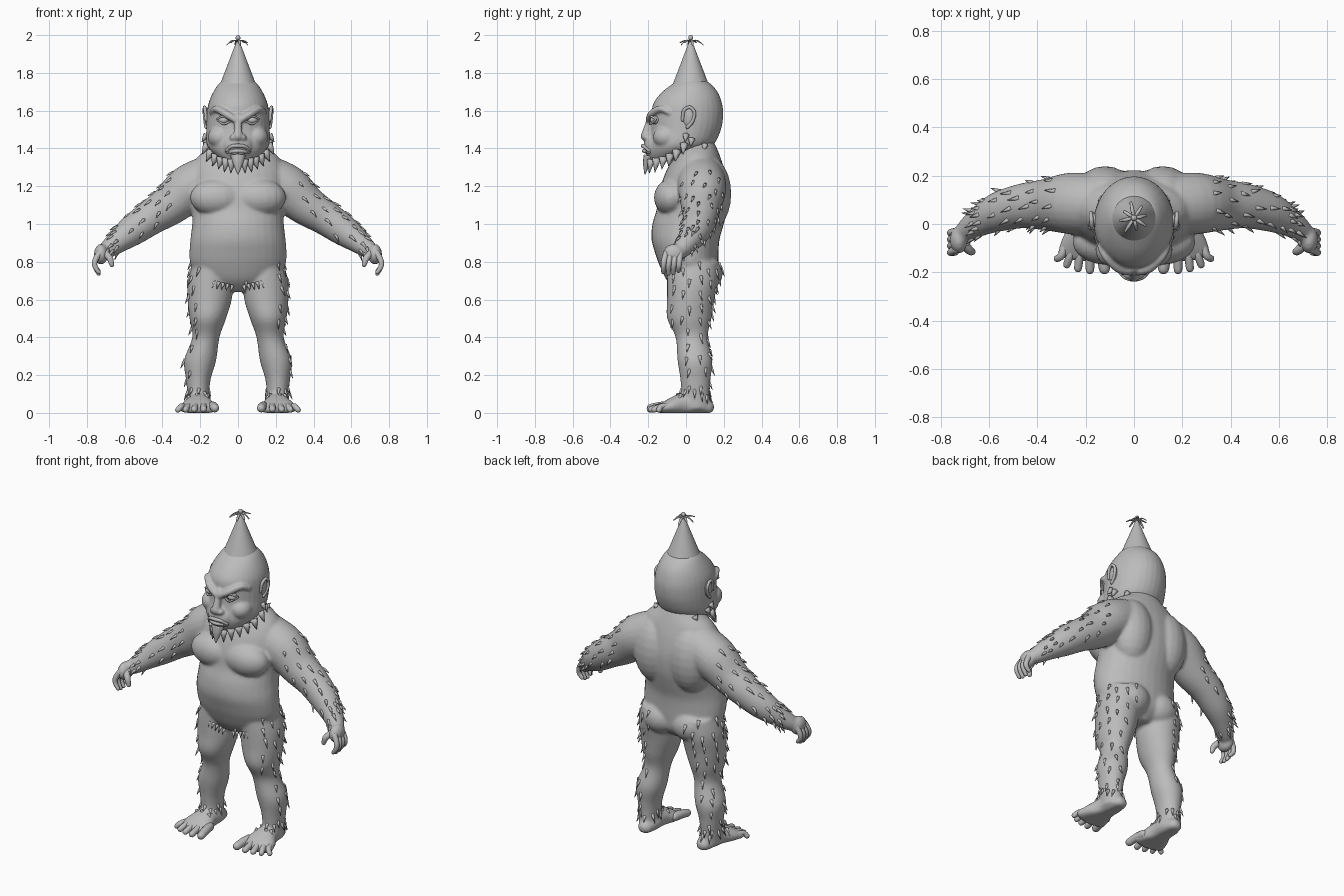
import bpy, bmesh, math, random
from mathutils import Vector, Matrix

if "Cube" in bpy.data.objects:
    bpy.data.objects.remove(bpy.data.objects["Cube"])

random.seed(4)
X, Y, Z = Vector((1, 0, 0)), Vector((0, 1, 0)), Vector((0, 0, 1))
grey = bpy.data.materials.new("plain grey")
grey.diffuse_color = (0.5, 0.5, 0.5, 1)
grey.use_nodes = True
grey.node_tree.nodes["Principled BSDF"].inputs["Base Color"].default_value = grey.diffuse_color


def loft(bm, pts, ref=X, n=16, flat=False, cap=True, steps=4):
    """Smooth tube through (x, y, z, ru[, rv]) points, with rounded ends."""
    pts = [tuple(p) if len(p) == 5 else tuple(p) + (p[3],) for p in pts]
    ext = [pts[0]] + pts + [pts[-1]]
    rows = []
    for i in range(1, len(ext) - 2):
        a, b, c, d = ext[i - 1:i + 3]
        for k in range(steps):
            t = k / steps
            rows.append([0.5 * (2 * q + (r - p) * t + (2 * p - 5 * q + 4 * r - s) * t * t
                                + (3 * q - p - 3 * r + s) * t ** 3)
                         for p, q, r, s in zip(a, b, c, d)])
    rows.append(list(pts[-1]))
    cs = [Vector(r[:3]) for r in rows]
    frames = []
    for i, r in enumerate(rows):
        t = Z if flat else (cs[min(i + 1, len(cs) - 1)] - cs[max(i - 1, 0)]).normalized()
        u = (ref - t * ref.dot(t)).normalized()
        frames.append((cs[i], t, u, t.cross(u), max(r[3], .0008), max(r[4], .0008)))
    if cap:
        def ends(f, sg):
            c, t, u, v, a, b = f
            return [(c + t * sg * min(a, b) * h, t, u, v, a * w, b * w)
                    for h, w in ((.45, .88), (.8, .6), (.97, .22))]
        frames = ends(frames[0], -1)[::-1] + frames + ends(frames[-1], 1)
    rings = [[bm.verts.new(c + u * a * math.cos(2 * math.pi * j / n) + v * b * math.sin(2 * math.pi * j / n))
              for j in range(n)] for c, t, u, v, a, b in frames]
    for p, q in zip(rings, rings[1:]):
        for j in range(n):
            bm.faces.new((p[j], p[(j + 1) % n], q[(j + 1) % n], q[j]))
    bm.faces.new(rings[0][::-1])
    bm.faces.new(rings[-1])


def slices(bm, rows, cap=False):
    """Stack of level ovals: (z, centre x, front y, back y, half width)."""
    loft(bm, [(cx, (f + b) / 2, z, w, (b - f) / 2) for z, cx, f, b, w in rows], X, 32, True, cap)


def ball(bm, loc, size):
    m = Matrix.Translation(loc) @ Matrix.Diagonal((*size, 1))
    bmesh.ops.create_uvsphere(bm, u_segments=20, v_segments=12, radius=1, matrix=m)


def spike(bm, base, direction, length, r):
    d = direction.normalized()
    ref = X if abs(d.x) < .8 else Y
    b, tip = base, base + d * length - Z * length * .15
    mid = base + d * length * .5
    loft(bm, [(*b, r), (*mid, r * .6), (*tip, .001)], ref, 6, cap=False, steps=1)


def mirror(bm):
    g = bmesh.ops.duplicate(bm, geom=bm.verts[:] + bm.edges[:] + bm.faces[:])["geom"]
    bmesh.ops.scale(bm, vec=(-1, 1, 1), verts=[e for e in g if isinstance(e, bmesh.types.BMVert)])


def finish(bm, name, voxel=0, smooth=6):
    bmesh.ops.recalc_face_normals(bm, faces=bm.faces)
    me = bpy.data.meshes.new(name)
    bm.to_mesh(me)
    bm.free()
    ob = bpy.data.objects.new(name, me)
    bpy.context.collection.objects.link(ob)
    if voxel:
        m = ob.modifiers.new("blend", 'REMESH')
        m.mode, m.voxel_size = 'VOXEL', voxel
        m = ob.modifiers.new("soften", 'SMOOTH')
        m.factor, m.iterations = .5, smooth
        dg = bpy.context.evaluated_depsgraph_get()
        me = bpy.data.meshes.new_from_object(ob.evaluated_get(dg))
        ob.modifiers.clear()
        ob.data = me
    me.materials.clear()
    me.materials.append(grey)
    me.polygons.foreach_set("use_smooth", [True] * len(me.polygons))
    me.update()
    return ob


# Body: limbs on one side, mirrored, then blended with the torso
bm = bmesh.new()
loft(bm, [(.15, .08, 1.24, .125), (.26, .085, 1.185, .128), (.36, .08, 1.10, .108), (.46, .075, 1.035, .093),
          (.56, .05, .965, .082), (.64, .01, .905, .062), (.69, -.025, .865, .048)], Y, 24)
ball(bm, (.725, -.065, .84), (.038, .058, .055))
slices(bm, [(.80, .13, -.1, .17, .11), (.70, .145, -.1, .17, .12), (.60, .15, -.1, .15, .117),
            (.50, .16, -.1, .135, .097), (.40, .17, -.055, .115, .072), (.28, .2, -.045, .14, .085),
            (.18, .21, -.03, .13, .066), (.10, .21, -.025, .125, .058), (.02, .207, -.03, .13, .058)])
loft(bm, [(.2, .11, .03, .045, .04), (.2, .06, .04, .058, .05), (.205, -.01, .045, .065, .06),
          (.21, -.07, .035, .09, .048), (.213, -.125, .022, .105, .03)], X, 24)
ball(bm, (.11, -.075, 1.14), (.145, .095, .10))     # chest
ball(bm, (.12, .12, 1.16), (.13, .12, .2))          # shoulder blade
ball(bm, (.1, .09, .74), (.115, .105, .1))          # buttock
mirror(bm)
slices(bm, [(.64, 0, -.04, .1, .06), (.70, 0, -.1, .16, .2), (.78, 0, -.14, .17, .25), (.85, 0, -.165, .172, .257),
            (.92, 0, -.183, .178, .252), (1.0, 0, -.178, .2, .243), (1.08, 0, -.155, .218, .245),
            (1.18, 0, -.14, .222, .26), (1.28, 0, -.105, .205, .25), (1.36, 0, -.06, .18, .21),
            (1.42, 0, -.03, .155, .13), (1.47, 0, 0, .13, .1)])
for v in bm.verts:
    v.co.z = max(v.co.z, 0)
body = finish(bm, "body", .009)

# Fingers and thumbs
bm = bmesh.new()
for i, drop in enumerate((.745, .737, .74, .752)):
    y = -.116 + .027 * i
    loft(bm, [(.735, y * .9, .845, .017), (.757, y, .805, .0155), (.757, y - .003, .775, .014),
              (.738, y - .004, drop, .011)], Y, 10)
loft(bm, [(.71, -.08, .85, .02), (.68, -.11, .82, .018), (.668, -.115, .785, .013)], Y, 10)
mirror(bm)
finish(bm, "fingers")

# Toes
bm = bmesh.new()
for x, tip, r in ((.13, -.185, .025), (.182, -.19, .019), (.225, -.183, .018), (.265, -.168, .017), (.3, -.143, .016)):
    out = (x - .18) * .15
    loft(bm, [(x - out, -.08, .036, r), (x, -.13, .034, r), (x + out, tip, r, r * .92)], X, 12)
mirror(bm)
finish(bm, "toes")

# Head: skull, cheeks, muzzle, nose, brows
bm = bmesh.new()
ball(bm, (.095, -.105, 1.46), (.065, .07, .06))
loft(bm, [(.015, -.197, 1.552, .018), (.065, -.182, 1.583, .02), (.115, -.135, 1.61, .018),
          (.14, -.09, 1.59, .014)], Z, 12)
ball(bm, (.024, -.205, 1.458), (.022, .024, .018))
mirror(bm)
slices(bm, [(1.33, 0, -.19, -.03, .07), (1.37, 0, -.2, .06, .125), (1.42, 0, -.2, .145, .165),
            (1.50, 0, -.185, .185, .168), (1.58, 0, -.182, .197, .165), (1.64, 0, -.172, .19, .156),
            (1.70, 0, -.125, .167, .13), (1.75, 0, -.06, .12, .095), (1.775, 0, -.02, .06, .05)])
ball(bm, (0, -.15, 1.41), (.085, .075, .075))
loft(bm, [(0, -.185, 1.57, .018), (0, -.2, 1.52, .02), (0, -.215, 1.465, .026)], X, 12)
finish(bm, "head", .007, 4)

# Eyes with lids
bm = bmesh.new()
ball(bm, (.075, -.163, 1.55), (.029, .027, .022))
for s in (1, -1):
    loft(bm, [(.04, -.187, 1.546, .005), (.075, -.188, 1.55 + s * .021, .006), (.112, -.158, 1.554, .005)], Z, 8)
mirror(bm)
finish(bm, "eyes")

# Ears with a raised rim
bm = bmesh.new()
ball(bm, (.163, .015, 1.565), (.014, .032, .05))
loft(bm, [(.168, -.018, 1.55, .008), (.174, -.012, 1.6, .009), (.177, .02, 1.618, .009), (.178, .045, 1.59, .009),
          (.174, .035, 1.545, .009), (.168, .008, 1.513, .01)], X, 10)
mirror(bm)
finish(bm, "ears")

# Mouth: lips and lower tusks
bm = bmesh.new()
loft(bm, [(-.062, -.195, 1.388, .008), (-.035, -.22, 1.41, .01), (0, -.228, 1.414, .011),
          (.035, -.22, 1.41, .01), (.062, -.195, 1.388, .008)], Z, 10)
loft(bm, [(-.058, -.195, 1.38, .008), (0, -.222, 1.387, .011), (.058, -.195, 1.38, .008)], Z, 10)
for s in (1, -1):
    spike(bm, Vector((s * .052, -.205, 1.38)), Vector((0, -.2, 1)), .04, .008)
finish(bm, "mouth")

# Beard: goatee and tufts along the jaw
bm = bmesh.new()
for x, y, z, dx, ln, r in ((.185, .03, 1.45, .5, .04, .02), (.168, .0, 1.47, .9, .04, .02),
                           (.16, -.01, 1.42, .7, .055, .025), (.14, -.05, 1.385, .6, .055, .027),
                           (.115, -.085, 1.365, .4, .055, .027), (.088, -.12, 1.35, .3, .055, .027),
                           (.06, -.155, 1.345, .2, .065, .027), (.032, -.185, 1.34, .1, .065, .026),
                           (.13, .1, 1.42, .5, .04, .02)):
    spike(bm, Vector((min(x, .165), y, z)), Vector((dx, -.15, -1)), ln, r)
mirror(bm)
loft(bm, [(0, -.195, 1.36, .04, .03), (0, -.208, 1.32, .027, .02), (0, -.218, 1.262, .002)], X, 12, cap=False)
finish(bm, "beard")

# Fur tufts scattered over arms and legs, dense at wrists and ankles
bm = bmesh.new()
used = []
polys = body.data.polygons
for _ in range(9000):
    f = polys[random.randrange(len(polys))]
    p, n = f.center.copy(), f.normal.copy()
    s = 1 if p.x > 0 else -1
    ax = abs(p.x)
    arm = ax > .33 and p.z > .86 and ax < .69 and n.z > -.5
    leg = .085 < p.z < .8 and ax < .33 and n.x * s > .1 and n.y > -.75
    wrist = .64 < ax < .69 and p.z > .83
    ankle = .08 < p.z < .125 and p.y > -.05
    if not (arm or leg or wrist or ankle):
        continue
    gap = .028 if wrist or ankle else .058
    if any((p - q).length < gap for q in used):
        continue
    used.append(p)
    flow = Vector((s * .7, -.25, -.65)) if ax > .33 else -Z
    side = Vector((random.uniform(-.2, .2), random.uniform(-.2, .2), 0))
    spike(bm, p - n * .006 - flow * .012, flow * .85 + n * .42 + side, random.uniform(.035, .052), .011)
for i in range(5):      # groin fringe
    for s in (1, -1):
        spike(bm, Vector((s * (.03 + .024 * i), -.088, .675 + .006 * i)), Vector((s * .3, -.35, -1)), .035, .011)
finish(bm, "fur_tufts")

# Party hat
bm = bmesh.new()
bmesh.ops.create_cone(bm, cap_ends=True, segments=40, radius1=.098, radius2=.006, depth=.24,
                      matrix=Matrix.Translation((0, .025, 1.852)))
hat = finish(bm, "party_hat")
bpy.context.view_layer.objects.active = hat
hat.select_set(True)
bpy.ops.object.shade_smooth_by_angle()

# Streamers and bead on the hat tip
bm = bmesh.new()
for i in range(8):
    a = 2 * math.pi * i / 8 + .2
    c, s = math.cos(a), math.sin(a)
    ln = .052 + .016 * (i % 3) / 2
    loft(bm, [(0, .025, 1.965, .004), (c * ln * .5, .025 + s * ln * .5, 1.972, .008, .003),
              (c * ln, .025 + s * ln, 1.948 + .012 * (i % 2), .005, .002)],
         Vector((-s, c, 0)), 8)
ball(bm, (0, .025, 1.986), (.013, .013, .014))
finish(bm, "hat_streamers")
